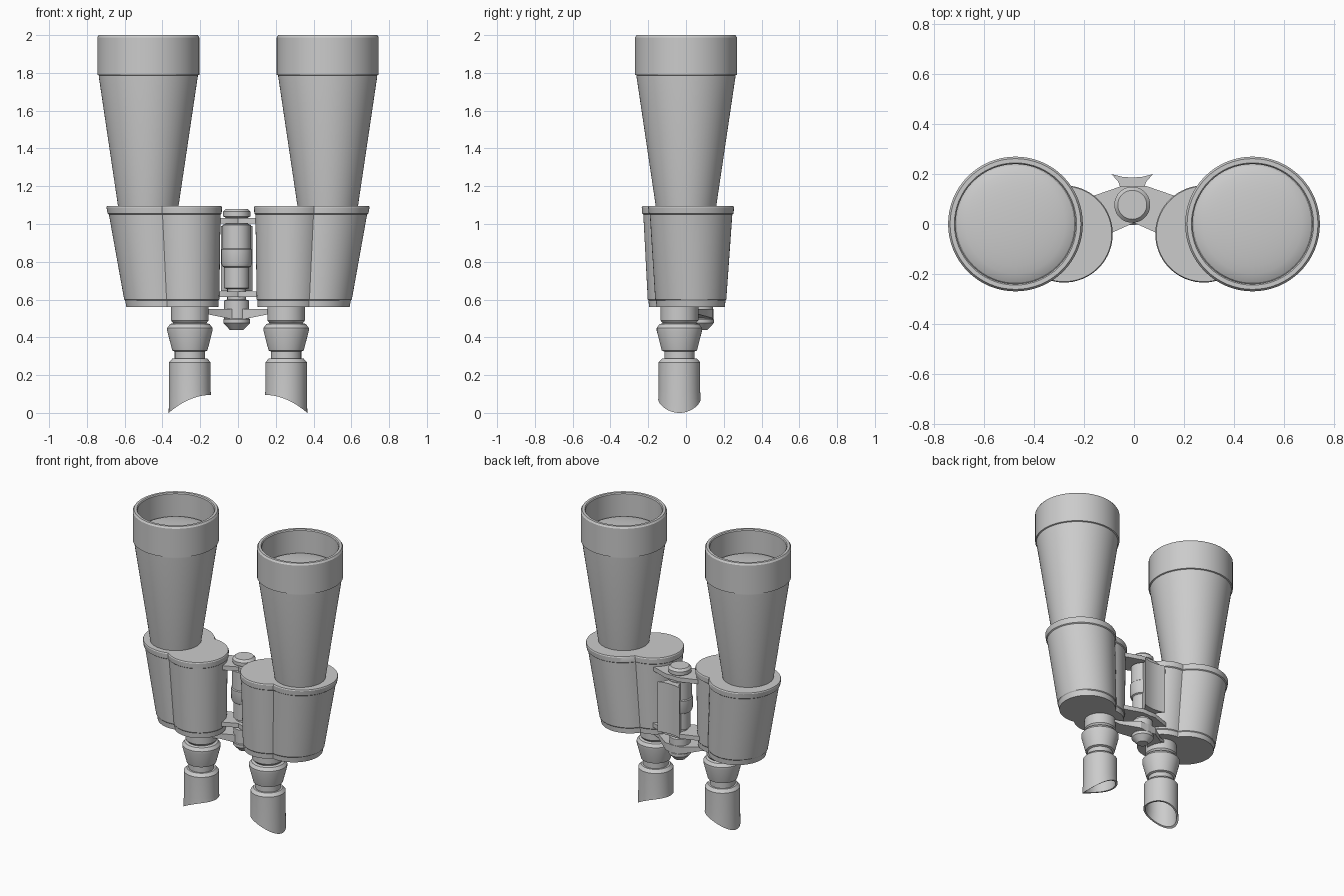
import bpy, bmesh
from math import acos, atan2, cos, hypot, pi, radians, sin

if "Cube" in bpy.data.objects:
    bpy.data.objects.remove(bpy.data.objects["Cube"], do_unlink=True)

grey = bpy.data.materials.new("plain_grey")
grey.use_nodes = True
grey.diffuse_color = (0.6, 0.6, 0.6, 1)
shader = next(n for n in grey.node_tree.nodes if n.type == "BSDF_PRINCIPLED")
shader.inputs["Base Color"].default_value = grey.diffuse_color


def finish(name, bm):
    """Clean a mesh, link it, colour it and smooth its curved faces."""
    bmesh.ops.remove_doubles(bm, verts=bm.verts, dist=1e-5)
    bmesh.ops.recalc_face_normals(bm, faces=bm.faces)
    mesh = bpy.data.meshes.new(name)
    bm.to_mesh(mesh)
    bm.free()
    mesh.materials.append(grey)
    obj = bpy.data.objects.new(name, mesh)
    bpy.context.collection.objects.link(obj)
    bpy.ops.object.select_all(action="DESELECT")
    obj.select_set(True)
    bpy.context.view_layer.objects.active = obj
    bpy.ops.object.shade_smooth_by_angle(angle=radians(30))
    return obj


def loft(name, rings, caps=False, closed=False):
    """Skin a list of equal point rings."""
    bm = bmesh.new()
    loops = [[bm.verts.new(p) for p in ring] for ring in rings]
    pairs = list(zip(loops, loops[1:]))
    if closed:
        pairs.append((loops[-1], loops[0]))
    for a, b in pairs:
        for i in range(len(a)):
            j = (i + 1) % len(a)
            bm.faces.new((a[i], a[j], b[j], b[i]))
    if caps:
        bm.faces.new(loops[0])
        bm.faces.new(loops[-1])
    return finish(name, bm)


def lathe(name, profile, cx, cy, segments=64, edge=None, closed=False):
    """Turn (radius, z) points about a vertical axis; z None uses edge(dx)."""
    rings = []
    for r, z in profile:
        ring = []
        for i in range(segments):
            a = 2 * pi * i / segments
            dx, dy = r * cos(a), r * sin(a)
            ring.append((cx + dx, cy + dy, edge(dx) if z is None else z))
        rings.append(ring)
    return loft(name, rings, closed=closed)


def plate(name, points, bottom, top):
    """Extrude an outline; bottom is a function of x."""
    return loft(name, [[(x, y, bottom(x)) for x, y in points],
                       [(x, y, top) for x, y in points]], caps=True)


def lobed_ring(side, z, t, grow, n=40):
    """Outline of two overlapping circles, blended from bottom to top."""
    mix = lambda a, b: a + (b - a) * t
    x1, y1, r1 = mix(0.41, 0.47), mix(0.025, 0.027), mix(0.185, 0.228) + grow
    x2, y2, r2 = mix(0.265, 0.28), mix(-0.035, -0.04), mix(0.165, 0.195) + grow
    d, base = hypot(x2 - x1, y2 - y1), atan2(y2 - y1, x2 - x1)
    a = (r1 * r1 - r2 * r2 + d * d) / (2 * d)
    alpha, beta = acos(a / r1), acos((d - a) / r2)
    arcs = ((x1, y1, r1, base + alpha, base + 2 * pi - alpha),
            (x2, y2, r2, base - pi + beta, base + pi - beta))
    return [(side * (x + r * cos(s + (e - s) * i / n)),
             y + r * sin(s + (e - s) * i / n), z)
            for x, y, r, s, e in arcs for i in range(n)]


HINGE_X, HINGE_Y = -0.007, 0.077
BARREL_X, EYE_X, EYE_Y = 0.475, 0.255, -0.035

for side, label in ((1, "left"), (-1, "right")):
    # Tapered barrel with a hood and a hollow mouth
    lathe(label + "_barrel",
          [(0.158, 1.08), (0.262, 1.78), (0.262, 1.787), (0.27, 1.79),
           (0.27, 1.988), (0.262, 2.0), (0.245, 2.0), (0.24, 1.993),
           (0.24, 1.82)], side * BARREL_X, 0)

    # Domed front lens
    lathe(label + "_front_lens",
          [(0.24 * sin(k * pi / 16), 1.83 + 0.04 * (cos(k * pi / 16)))
           for k in range(9)], side * BARREL_X, 0)

    # Two-lobed prism housing with lips
    levels = ((0.56, -0.004), (0.595, -0.004), (0.6, 0), (1.05, -0.006),
              (1.055, 0), (1.088, 0), (1.095, -0.004))
    loft(label + "_prism_housing",
         [lobed_ring(side, z, (z - 0.56) / 0.535, g) for z, g in levels],
         caps=True)

    # Eyepiece tube and focusing collar
    lathe(label + "_eyepiece",
          [(0.1, 0.58), (0.1, 0.49), (0.088, 0.475), (0.105, 0.47),
           (0.12, 0.45), (0.12, 0.435), (0.093, 0.33), (0.08, 0.325),
           (0.08, 0.285), (0.092, 0.285), (0.092, 0.26)],
          side * EYE_X, EYE_Y, 48)

    # Hollow eyecup with a swept lower edge, and its lens
    def swept_edge(dx):
        t = (0.112 - dx * -side) / 0.224
        return 0.095 * (1 - t * t)
    lathe(label + "_eyecup",
          [(0.08, 0.288), (0.092, 0.288), (0.11, 0.268), (0.11, 0.12),
           (0.112, None), (0.1, None), (0.097, 0.12), (0.097, 0.22),
           (0, 0.21)], side * EYE_X, EYE_Y, 48, swept_edge)

    # Hinge arms joining the housing to the spindle
    arm = [(0, 0.15), (0.05, 0.152), (0.2, 0.1), (0.2, -0.03),
           (0.095, -0.038), (0, 0.005)]
    for name, z in (("upper", 1.003), ("lower", 0.613)):
        plate(f"{label}_{name}_arm", [(side * x, y) for x, y in arm],
              lambda x: z, z + 0.03)

    # Sloping bridge to the eyepiece tube
    bridge = [(0, 0.145), (0.06, 0.14), (0.17, 0.06), (0.28, 0.04),
              (0.22, -0.1), (0.12, -0.02), (0, 0.03)]
    plate(label + "_eyepiece_bridge", [(side * x, y) for x, y in bridge],
          lambda x: 0.49 + 0.2 * abs(x), 0.55)

# Central spindle with focus wheel and end caps
lathe("hinge_spindle",
      [(0, 1.08), (0.058, 1.08), (0.072, 1.065), (0.072, 1.04), (0.06, 1.035),
       (0.06, 1.0), (0.075, 0.995), (0.075, 0.87), (0.081, 0.865),
       (0.081, 0.79), (0.075, 0.775), (0.066, 0.77), (0.066, 0.66),
       (0.05, 0.655), (0.05, 0.6), (0.066, 0.595), (0.066, 0.5),
       (0.07, 0.495), (0.07, 0.475), (0.035, 0.438), (0, 0.438)],
      HINGE_X, HINGE_Y, 40)

# Flared rest behind the spindle
rest = [(-0.083, 0.2), (-0.04, 0.189), (0, 0.186), (0.04, 0.189), (0.083, 0.2),
        (0.055, 0.168), (0.04, 0.12), (-0.04, 0.12), (-0.055, 0.168)]
plate("rear_rest", [(x + HINGE_X, y) for x, y in rest], lambda x: 0.645, 0.99)
